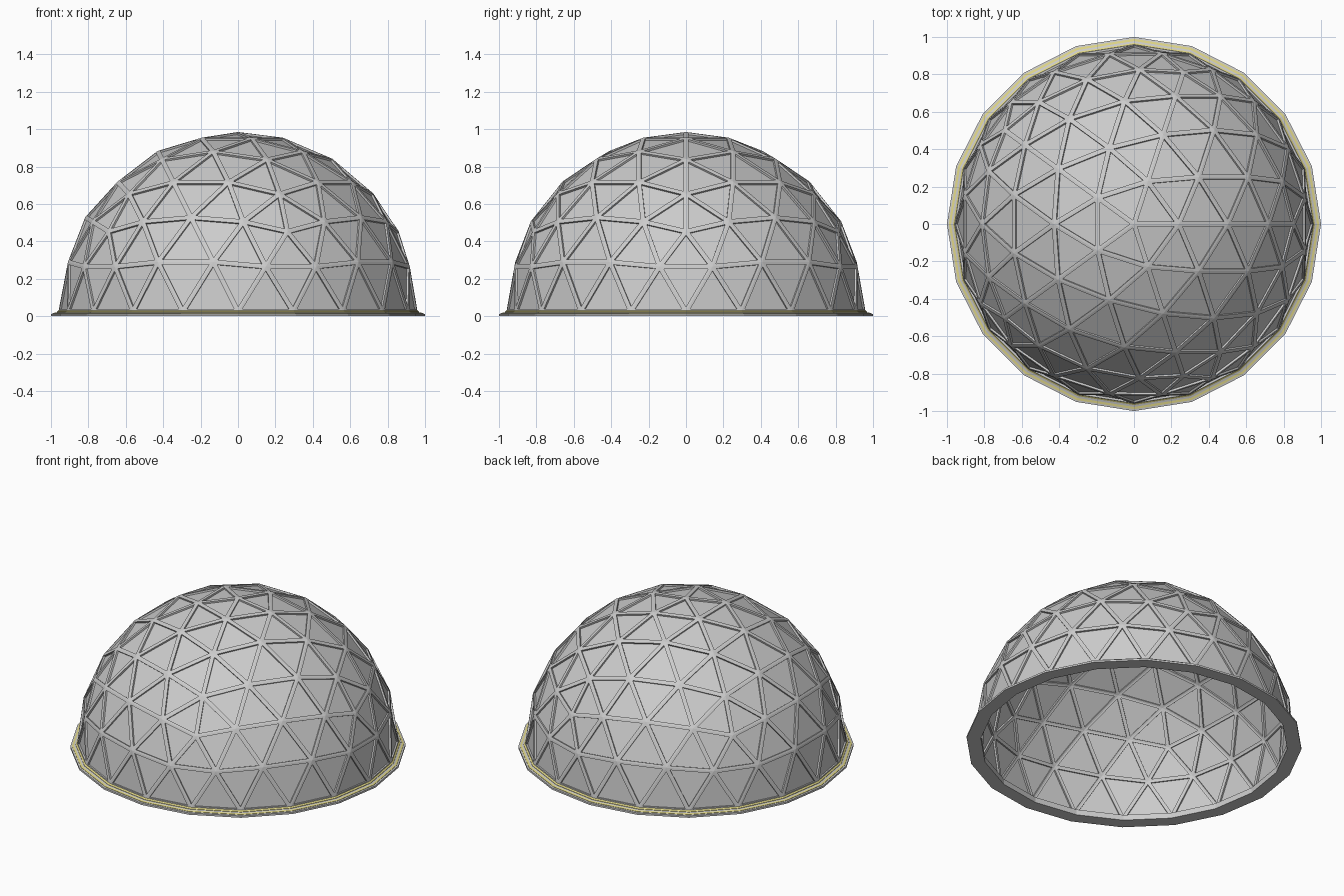
import bpy, bmesh
from math import sin, cos, pi, atan
from mathutils import Vector

if "Cube" in bpy.data.objects:
    bpy.data.objects.remove(bpy.data.objects["Cube"])

FREQ, R, Z0 = 4, 0.96, 0.025
STRUT, DEPTH = 0.013, 0.026


def add_object(name, bm):
    me = bpy.data.meshes.new(name)
    bm.to_mesh(me)
    bm.free()
    ob = bpy.data.objects.new(name, me)
    bpy.context.collection.objects.link(ob)
    return ob


def solidify(ob, thickness, offset):
    m = ob.modifiers.new("thickness", 'SOLIDIFY')
    m.thickness, m.offset = thickness, offset
    m.use_even_offset = False


def dome_mesh():
    # icosahedron with every face split into a flat grid, pushed to the sphere
    lat = atan(0.5)

    def ring(z, shift):
        return [Vector((cos(lat) * cos(2 * pi * k / 5 + shift),
                        cos(lat) * sin(2 * pi * k / 5 + shift), z)) for k in range(5)]
    top, up, low = Vector((0, 0, 1)), ring(sin(lat), 0), ring(-sin(lat), pi / 5)
    tris = []
    for k in range(5):
        n = (k + 1) % 5
        tris += [(top, up[k], up[n]), (up[k], low[k], up[n]), (low[k], low[n], up[n])]
    bm = bmesh.new()
    for a, b, c in tris:
        def pt(i, j):
            return (a + (b - a) * i / FREQ + (c - a) * j / FREQ).normalized()
        for i in range(FREQ):
            for j in range(FREQ - i):
                cells = [(pt(i, j), pt(i + 1, j), pt(i, j + 1))]
                if i + j < FREQ - 1:
                    cells.append((pt(i + 1, j), pt(i + 1, j + 1), pt(i, j + 1)))
                for cell in cells:
                    if min(p.z for p in cell) > -1e-4:
                        bm.faces.new([bm.verts.new(p * R + Vector((0, 0, Z0))) for p in cell])
    bmesh.ops.remove_doubles(bm, verts=bm.verts, dist=1e-4)
    bmesh.ops.recalc_face_normals(bm, faces=bm.faces)
    if sum(f.normal.dot(f.calc_center_median()) for f in bm.faces) < 0:
        bmesh.ops.reverse_faces(bm, faces=bm.faces)
    return bm


def lathe(name, profile, color=None, sides=20):
    # closed profile of (radius, z) swept round the polygonal base
    bm = bmesh.new()
    rows = [[bm.verts.new((r * cos(2 * pi * k / sides), r * sin(2 * pi * k / sides), z))
             for r, z in profile] for k in range(sides)]
    n = len(profile)
    for k in range(sides):
        a, b = rows[k], rows[(k + 1) % sides]
        for i in range(n):
            bm.faces.new((a[i], b[i], b[(i + 1) % n], a[(i + 1) % n]))
    bmesh.ops.recalc_face_normals(bm, faces=bm.faces)
    ob = add_object(name, bm)
    if color:
        mat = bpy.data.materials.new(name)
        mat.diffuse_color = color
        mat.use_nodes = True
        mat.node_tree.nodes["Principled BSDF"].inputs["Base Color"].default_value = mat.diffuse_color
        ob.data.materials.append(mat)
    return ob


# strut lattice
bm = dome_mesh()
centres = list(bm.faces)
bmesh.ops.inset_individual(bm, faces=centres, thickness=STRUT, use_even_offset=True)
bmesh.ops.delete(bm, geom=centres, context='FACES')
solidify(add_object("dome_struts", bm), DEPTH, -1)

# recessed triangular panels
bm = dome_mesh()
centres = list(bm.faces)
bmesh.ops.inset_individual(bm, faces=centres, thickness=STRUT - 0.001, use_even_offset=True)
keep = set(centres)
bmesh.ops.delete(bm, geom=[f for f in bm.faces if f not in keep], context='FACES')
for f in bm.faces:
    shift = -f.normal * DEPTH * 0.5
    for v in f.verts:
        v.co += shift
solidify(add_object("dome_panels", bm), 0.004, 0)

# stepped base ring
lathe("base_ring", [(0.915, 0), (1.0, 0), (1.0, 0.012), (0.982, 0.016), (0.966, 0.022),
                    (0.955, 0.032), (0.945, 0.036), (0.915, 0.036)])

# thin coloured trim strips on the ring
YELLOW = (0.75, 0.68, 0.25, 1)
lathe("outer_trim", [(0.978, 0.01), (0.990, 0.01), (0.990, 0.0165), (0.978, 0.0195)], YELLOW)
lathe("inner_trim", [(0.958, 0.015), (0.968, 0.015), (0.968, 0.024), (0.958, 0.032)], YELLOW)
